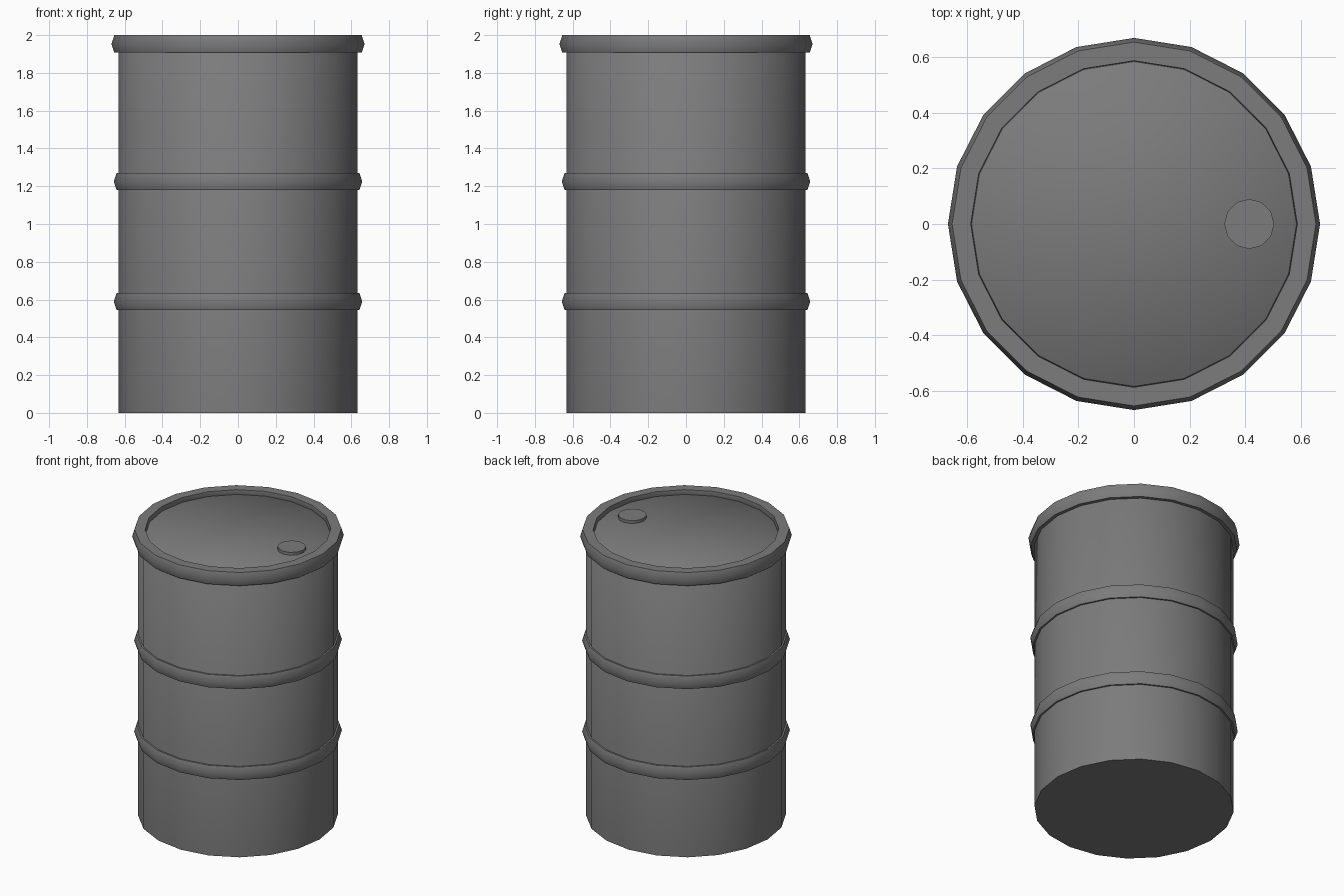
import bpy, bmesh, math

cube = bpy.data.objects.get("Cube")
if cube:
    bpy.data.objects.remove(cube, do_unlink=True)

steel = bpy.data.materials.new("dark grey steel")
steel.use_nodes = True
grey = (0.2, 0.2, 0.2, 1)
steel.diffuse_color = grey
steel.node_tree.nodes["Principled BSDF"].inputs["Base Color"].default_value = grey


def lathe(name, profile, sides, center=(0, 0), closed=False):
    """Revolve (radius, height) points; open profiles get flat end caps."""
    bm = bmesh.new()
    rings = []
    for r, z in profile:
        angles = [2 * math.pi * i / sides for i in range(sides)]
        rings.append([bm.verts.new((r * math.cos(a), r * math.sin(a), z)) for a in angles])
    pairs = list(zip(rings, rings[1:]))
    if closed:
        pairs.append((rings[-1], rings[0]))
    else:
        bm.faces.new(rings[0])
        bm.faces.new(rings[-1])
    for low, high in pairs:
        for i in range(sides):
            j = (i + 1) % sides
            bm.faces.new((low[i], low[j], high[j], high[i]))
    bmesh.ops.recalc_face_normals(bm, faces=bm.faces)
    mesh = bpy.data.meshes.new(name)
    bm.to_mesh(mesh)
    bm.free()
    mesh.materials.append(steel)
    obj = bpy.data.objects.new(name, mesh)
    obj.location = (center[0], center[1], 0)
    bpy.context.collection.objects.link(obj)
    bpy.ops.object.select_all(action="DESELECT")
    obj.select_set(True)
    bpy.context.view_layer.objects.active = obj
    bpy.ops.object.shade_smooth_by_angle(angle=math.radians(50))
    return obj


SIDES = 20
BODY, LID = 0.632, 1.968

# Drum body, closed by the recessed lid
lathe("drum_body", [(BODY, 0), (BODY, 1.92), (0.585, LID)], SIDES)

# Two rolling hoops around the body
for name, z in (("lower_hoop", 0.59), ("upper_hoop", 1.225)):
    lathe(name, [(0.62, z - 0.045), (0.643, z - 0.045), (0.658, z),
                 (0.643, z + 0.045), (0.62, z + 0.045)], SIDES, closed=True)

# Top rim with a raised lip around the lid
lathe("top_rim", [(0.62, 1.907), (0.655, 1.907), (0.67, 1.953),
                  (0.655, 2), (0.588, 2), (0.584, LID - 0.01)], SIDES, closed=True)

# Filler cap on the lid
lathe("filler_cap", [(0.09, LID - 0.01), (0.09, 1.988)], 12, center=(0.415, 0))
